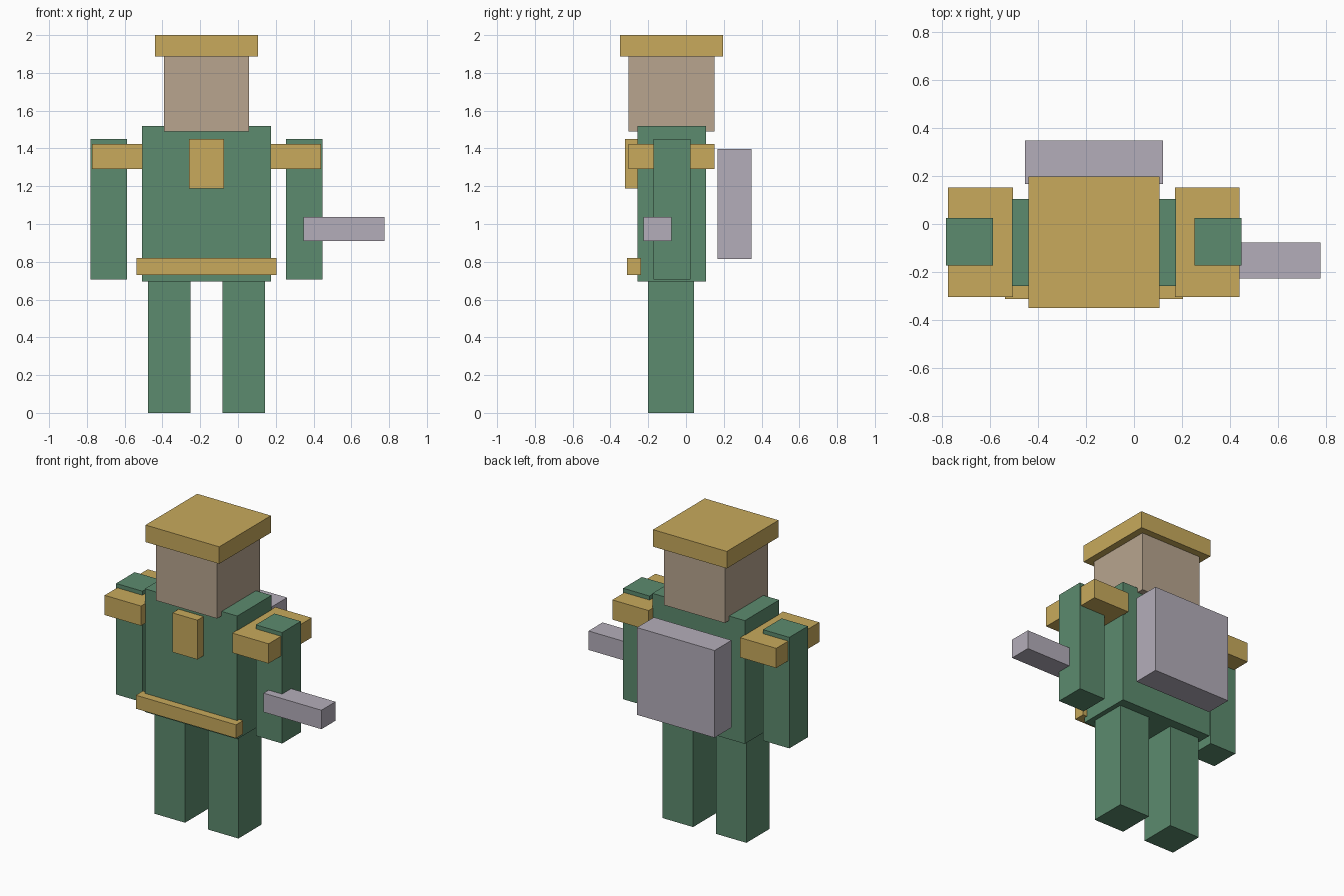
import bpy

cube = bpy.data.objects.get("Cube")
if cube:
    bpy.data.objects.remove(cube, do_unlink=True)

CENTRE = -0.167  # the body's own mirror line


def material(name, *rgb):
    linear = [((c / 255 + 0.055) / 1.055) ** 2.4 for c in rgb] + [1.0]
    mat = bpy.data.materials.new(name)
    mat.use_nodes = True
    mat.diffuse_color = linear
    mat.node_tree.nodes["Principled BSDF"].inputs["Base Color"].default_value = linear
    return mat


green = material("green cloth", 92, 139, 110)
gold = material("gold trim", 200, 170, 92)
skin = material("tan skin", 184, 165, 143)
grey = material("pale grey", 180, 174, 186)


def box(name, mat, x, y, z):
    """Box spanning the given (min, max) range on each axis."""
    spans = (x, y, z)
    bpy.ops.mesh.primitive_cube_add(size=1, location=[(a + b) / 2 for a, b in spans])
    ob = bpy.context.object
    ob.name = ob.data.name = name
    ob.scale = [b - a for a, b in spans]
    ob.data.materials.append(mat)
    return ob


def centred(name, mat, width, y, z):
    return box(name, mat, (CENTRE - width / 2, CENTRE + width / 2), y, z)


def pair(name, mat, near, far, y, z):
    """Matching left and right boxes, given distances from the body centre."""
    box("left_" + name, mat, (CENTRE + near, CENTRE + far), y, z)
    box("right_" + name, mat, (CENTRE - far, CENTRE - near), y, z)


# Body
centred("torso", green, 0.684, (-0.258, 0.105), (0.695, 1.52))
centred("head", skin, 0.452, (-0.305, 0.15), (1.49, 1.888))
pair("leg", green, 0.085, 0.31, (-0.2, 0.042), (0, 0.697))
pair("arm", green, 0.42, 0.615, (-0.173, 0.024), (0.707, 1.45))

# Gold trim
centred("hat", gold, 0.546, (-0.35, 0.197), (1.886, 2.0))
pair("shoulder_pad", gold, 0.338, 0.607, (-0.305, 0.151), (1.291, 1.423))
centred("chest_badge", gold, 0.184, (-0.323, -0.25), (1.187, 1.45))
centred("belt", gold, 0.742, (-0.312, -0.237), (0.73, 0.82))

# Carried gear
centred("backpack", grey, 0.575, (0.167, 0.347), (0.814, 1.398))
box("hand_tool", grey, (0.348, 0.776), (-0.226, -0.077), (0.911, 1.038))
